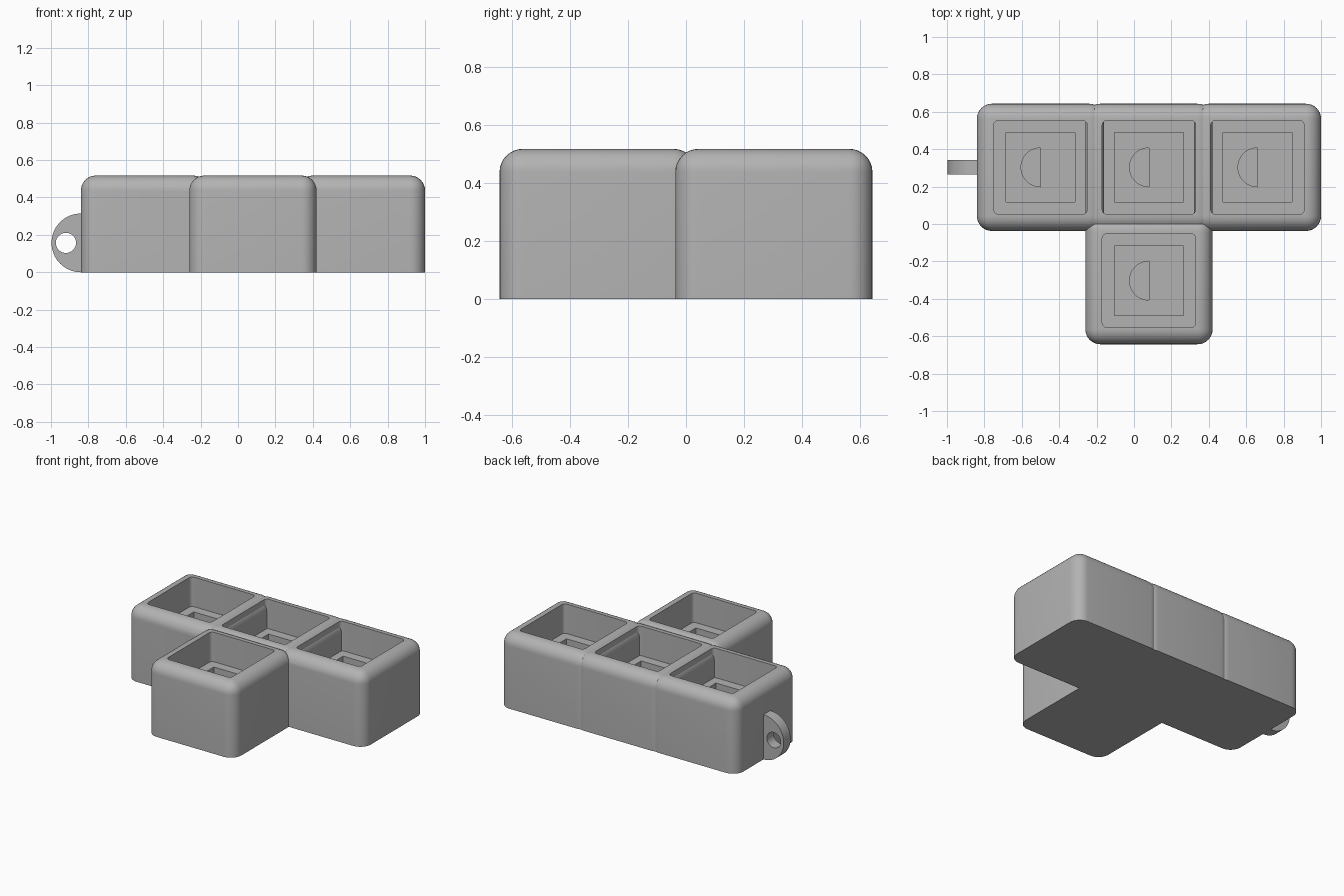
import bpy, bmesh, math

cube = bpy.data.objects.get("Cube")
if cube:
    bpy.data.objects.remove(cube, do_unlink=True)

HEIGHT, SIZE, FILLET = 0.517, 0.68, 0.08
ROW_Y, PITCH, MID_X = 0.303, 0.58, 0.08
LUG_R = 0.157

grey = bpy.data.materials.new("matte_grey")
grey.use_nodes = True
grey.diffuse_color = (0.45, 0.45, 0.45, 1)
grey.node_tree.nodes["Principled BSDF"].inputs["Base Color"].default_value = (0.45, 0.45, 0.45, 1)


def finish(bm, name):
    bmesh.ops.recalc_face_normals(bm, faces=bm.faces[:])
    mesh = bpy.data.meshes.new(name)
    bm.to_mesh(mesh)
    bm.free()
    mesh.materials.append(grey)
    obj = bpy.data.objects.new(name, mesh)
    bpy.context.collection.objects.link(obj)
    return obj


def box(name, x, y, z0, z1, size, radius=0, round_top=False):
    """Square block with rounded upright edges and, if asked, a rounded top."""
    bm = bmesh.new()
    bmesh.ops.create_cube(bm, size=1)
    for v in bm.verts:
        v.co = (x + v.co.x * size, y + v.co.y * size, z0 if v.co.z < 0 else z1)
    if radius:
        def wanted(e):
            a, b = (v.co.z for v in e.verts)
            return abs(a - b) > 1e-4 or (round_top and min(a, b) > z1 - 1e-4)
        bmesh.ops.bevel(bm, geom=[e for e in bm.edges if wanted(e)], offset=radius,
                        segments=8, profile=0.5, affect='EDGES')
    return finish(bm, name)


def prism(name, points, offset):
    """Extrude a flat outline."""
    bm = bmesh.new()
    face = bm.faces.new([bm.verts.new(p) for p in points])
    ext = bmesh.ops.extrude_face_region(bm, geom=[face])["geom"]
    bmesh.ops.translate(bm, vec=offset, verts=[g for g in ext if isinstance(g, bmesh.types.BMVert)])
    return finish(bm, name)


def arc(radius, start, end, steps):
    for i in range(steps + 1):
        a = math.radians(start + (end - start) * i / steps)
        yield radius * math.cos(a), radius * math.sin(a)


def combine(target, other, operation):
    mod = target.modifiers.new(operation.lower(), 'BOOLEAN')
    mod.object, mod.operation, mod.solver = other, operation, 'EXACT'
    bpy.context.view_layer.objects.active = target
    bpy.ops.object.modifier_apply(modifier=mod.name)
    bpy.data.objects.remove(other, do_unlink=True)


def make_cell(name, x, y):
    """Block with a wide pocket, a square well and a half-round recess."""
    cell = box(name, x, y, 0, HEIGHT, SIZE, FILLET, True)
    combine(cell, box("pocket", x, y, 0.31, 0.6, 0.5, 0.025), 'DIFFERENCE')
    combine(cell, box("well", x, y, 0.18, 0.4, 0.37), 'DIFFERENCE')
    half = [(x + u, y + v, 0.09) for u, v in arc(0.104, 90, 270, 24)]
    combine(cell, prism("recess", half, (0, 0, 0.15)), 'DIFFERENCE')
    return cell


# Four cells: a row of three and one in front of the middle
body = make_cell("holder_body", MID_X, ROW_Y)
for side in (-1, 1):
    combine(body, make_cell("side_cell", MID_X + side * PITCH, ROW_Y), 'UNION')
combine(body, make_cell("front_cell", MID_X, -ROW_Y), 'UNION')

# Ring lug on the end of the row
left = MID_X - PITCH - SIZE / 2
outline = [(left + u, 0.265, LUG_R + v) for u, v in arc(LUG_R, 90, 270, 40)]
outline += [(left + 0.03, 0.265, 0), (left + 0.03, 0.265, 2 * LUG_R)]
lug = prism("ring_lug", outline, (0, 0.076, 0))
hole = [(-0.92 + u, 0.2, LUG_R + v) for u, v in list(arc(0.054, 0, 360, 32))[:-1]]
combine(lug, prism("lug_hole", hole, (0, 0.2, 0)), 'DIFFERENCE')

# Smooth the fillets, keep flat edges crisp
for obj in (body, lug):
    bpy.ops.object.select_all(action='DESELECT')
    obj.select_set(True)
    bpy.context.view_layer.objects.active = obj
    bpy.ops.object.shade_smooth_by_angle(angle=math.radians(25))
